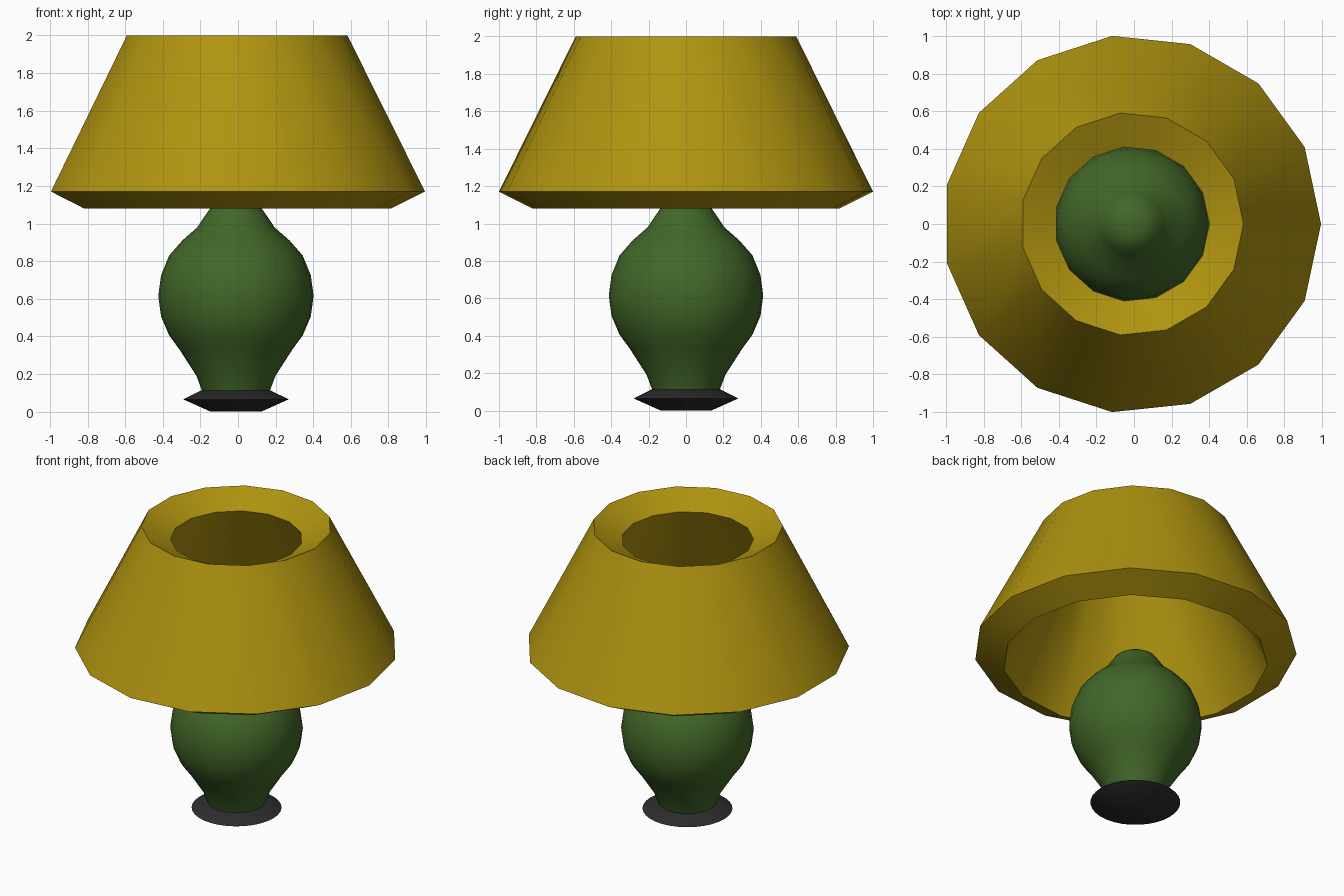
import bpy, bmesh, math

if "Cube" in bpy.data.objects:
    bpy.data.objects.remove(bpy.data.objects["Cube"])

CX = -0.011  # lathe axis: centres the odd-sided shade


def material(name, rgb):
    m = bpy.data.materials.new(name)
    m.diffuse_color = (*rgb, 1)
    m.use_nodes = True
    m.node_tree.nodes["Principled BSDF"].inputs["Base Color"].default_value = m.diffuse_color
    return m


def lathe(name, profile, sides, mat, closed=False, angle=40):
    """Revolve (radius, z) points; closed loops the profile, otherwise ends are capped."""
    bm = bmesh.new()
    rings = []
    for r, z in profile:
        rings.append([bm.verts.new((CX + r * math.cos(2 * math.pi * i / sides),
                                    r * math.sin(2 * math.pi * i / sides), z))
                      for i in range(sides)])
    pairs = list(zip(rings, rings[1:]))
    if closed:
        pairs.append((rings[-1], rings[0]))
    else:
        bm.faces.new(rings[0])
        bm.faces.new(rings[-1])
    for a, b in pairs:
        for i in range(sides):
            j = (i + 1) % sides
            bm.faces.new((a[i], a[j], b[j], b[i]))
    bmesh.ops.recalc_face_normals(bm, faces=bm.faces)
    me = bpy.data.meshes.new(name)
    bm.to_mesh(me)
    bm.free()
    me.materials.append(mat)
    ob = bpy.data.objects.new(name, me)
    bpy.context.collection.objects.link(ob)
    bpy.ops.object.select_all(action='DESELECT')
    ob.select_set(True)
    bpy.context.view_layer.objects.active = ob
    bpy.ops.object.shade_smooth_by_angle(angle=math.radians(angle))
    return ob


mustard = material("mustard", (0.43, 0.295, 0.005))
green = material("green", (0.054, 0.135, 0.021))
black = material("black", (0.026, 0.026, 0.027))

# Thick conical shade, open at both ends
lathe("lamp_shade", [(0.593, 2.0), (1.0055, 1.17), (0.825, 1.08), (0.411, 1.91)],
      15, mustard, closed=True)

# Vase-shaped body with narrow neck
lathe("lamp_body", [(0.18, 0.11), (0.21, 0.19), (0.30, 0.33), (0.355, 0.405),
                    (0.398, 0.505), (0.413, 0.615), (0.398, 0.725), (0.355, 0.83),
                    (0.285, 0.91), (0.205, 0.98), (0.165, 1.04), (0.13, 1.09),
                    (0.072, 1.125)], 32, green)

# Flared foot
lathe("lamp_foot", [(0.135, 0.0), (0.28, 0.065), (0.185, 0.112)], 32, black)
